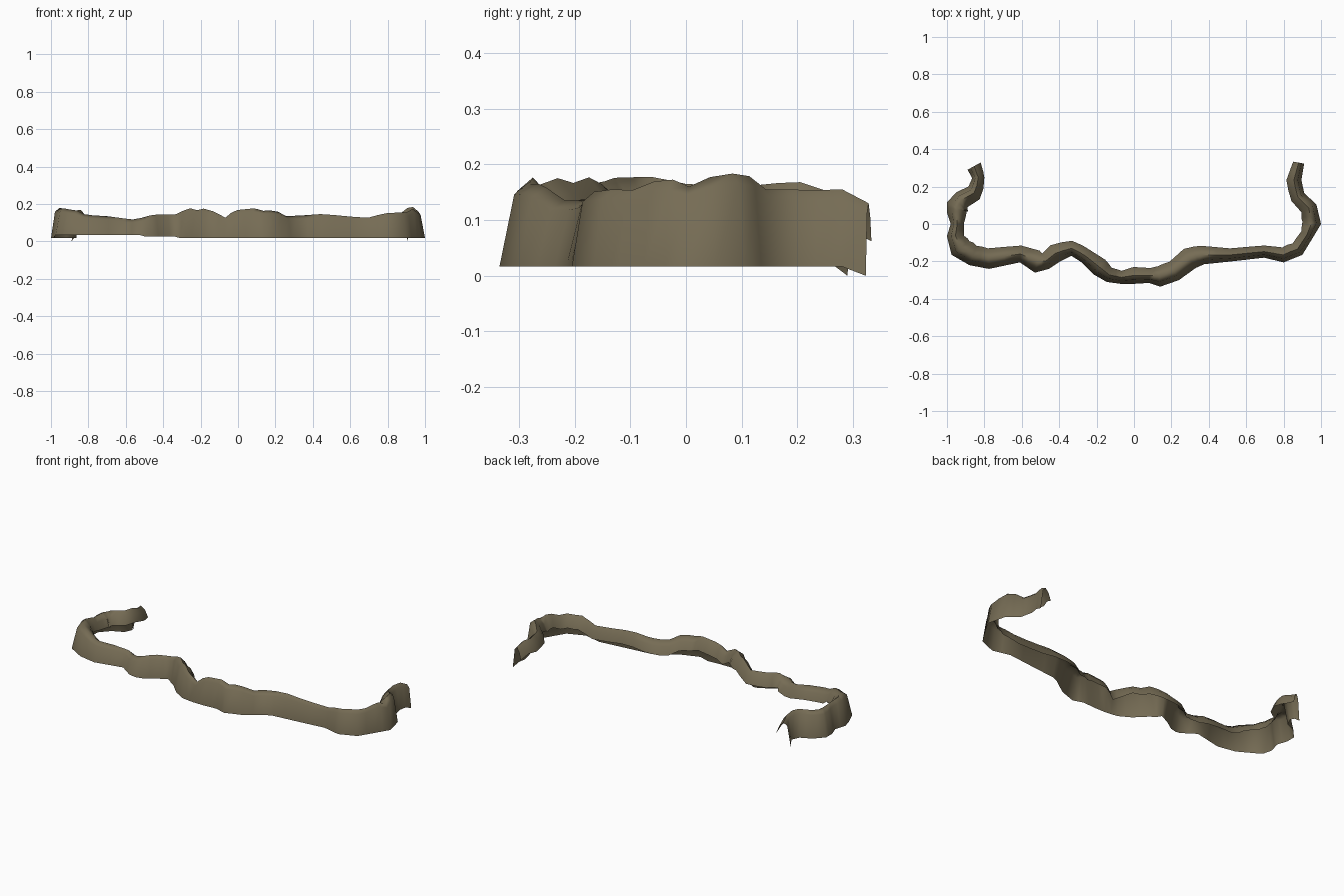
import bpy, math
from mathutils import Vector

if "Cube" in bpy.data.objects:
    bpy.data.objects.remove(bpy.data.objects["Cube"])

# Stations along the foot of the wall, left tip to right tip:
# foot x, foot y, width of the ledge
stations = [
    (-.89, .29, .08), (-.865, .245, .065), (-.885, .20, .09),
    (-.95, .17, .10), (-1.0, .115, .12), (-1.0, .06, .11),
    (-.98, 0, .07), (-1.0, -.065, .09), (-.975, -.165, .12),
    (-.88, -.22, .11), (-.775, -.24, .11), (-.61, -.205, .09),
    (-.53, -.26, .12), (-.455, -.24, .09), (-.395, -.20, .10), (-.335, -.17, .08),
    (-.28, -.205, .08), (-.215, -.27, .10), (-.145, -.31, .08),
    (-.07, -.32, .07), (0, -.32, .09), (.08, -.315, .08),
    (.14, -.335, .11), (.24, -.30, .11), (.33, -.235, .12),
    (.375, -.215, .10), (.52, -.20, .07), (.695, -.18, .065),
    (.80, -.205, .08), (.90, -.165, .08), (.955, -.075, .07),
    (1.0, 0, .10), (.975, .105, .09), (.91, .165, .08),
    (.895, .235, .08), (.91, .323, .06),
]

# Crest heights: along x for the front, along y for the arms
front_crest = [
    (-.98, .175), (-.91, .172), (-.86, .165), (-.80, .135), (-.75, .145),
    (-.66, .128), (-.55, .116), (-.46, .142), (-.33, .145), (-.26, .18),
    (-.23, .163), (-.19, .177), (-.12, .157), (-.07, .125), (-.02, .166),
    (.09, .177), (.14, .162), (.20, .168), (.25, .135), (.33, .138),
    (.44, .146), (.57, .137), (.68, .122), (.78, .15), (.87, .155),
]
left_crest = [(-.16, .175), (-.06, .178), (0, .165), (.1, .16), (.2, .17), (.29, .14)]
right_crest = [(-.16, .15), (-.08, .155), (-.04, .18), (.005, .16), (.045, .178),
               (.1, .186), (.16, .155), (.18, .17), (.25, .157), (.28, .138), (.33, .13)]


def sample(table, v):
    if v <= table[0][0]:
        return table[0][1]
    for (a, za), (b, zb) in zip(table, table[1:]):
        if v <= b:
            return za + (zb - za) * (v - a) / (b - a)
    return table[-1][1]


def crest_height(x, y):
    if x < -.9 or (x < 0 and y > 0):
        return sample(left_crest, y)
    if x > .88:
        return sample(right_crest, y)
    return sample(front_crest, x)


def foot_height(i, x, y):
    # the foot dips to the ground at both tips and lifts along the front left
    if i in (0, len(path) - 1):
        return 0.0
    if y < -.15 and x < -.33:
        return .035 if x < -.5 else .025
    return .017


# Halve every span so the crest can be jagged
path = []
for a, b in zip(stations, stations[1:]):
    path += [a, tuple((p + q) / 2 for p, q in zip(a, b))]
path.append(stations[-1])

# Cross-section: shoulder, crest, ledge, inner lip (share of width, drop from crest)
profile = [(.24, .018), (.5, 0), (.8, .025), (1.0, .068)]

verts, faces = [], []
n = len(path)
for i, (x, y, w) in enumerate(path):
    a, b = path[max(i - 2, 0)], path[min(i + 2, n - 1)]
    t = Vector((b[0] - a[0], b[1] - a[1])).normalized()
    inward = Vector((-t.y, t.x))
    verts.append((x, y, foot_height(i, x, y)))
    mid = Vector((x, y)) + inward * w * .5
    z = crest_height(mid.x, mid.y)
    for share, drop in profile:
        p = Vector((x, y)) + inward * w * share
        verts.append((p.x, p.y, z - drop))

k = len(profile) + 1
for i in range(n - 1):
    for j in range(k - 1):
        a = i * k + j
        faces.append((a, a + k, a + k + 1, a + 1))

# Cliff sheet
mesh = bpy.data.meshes.new("cliff_wall")
mesh.from_pydata(verts, [], faces)
mesh.update()
wall = bpy.data.objects.new("cliff_wall", mesh)
bpy.context.collection.objects.link(wall)

rock = bpy.data.materials.new("olive brown rock")
rock.diffuse_color = (.18, .15, .09, 1)
rock.use_nodes = True
rock.node_tree.nodes["Principled BSDF"].inputs["Base Color"].default_value = rock.diffuse_color
mesh.materials.append(rock)

bpy.context.view_layer.objects.active = wall
wall.select_set(True)
bpy.ops.object.shade_smooth_by_angle(angle=math.radians(75))
